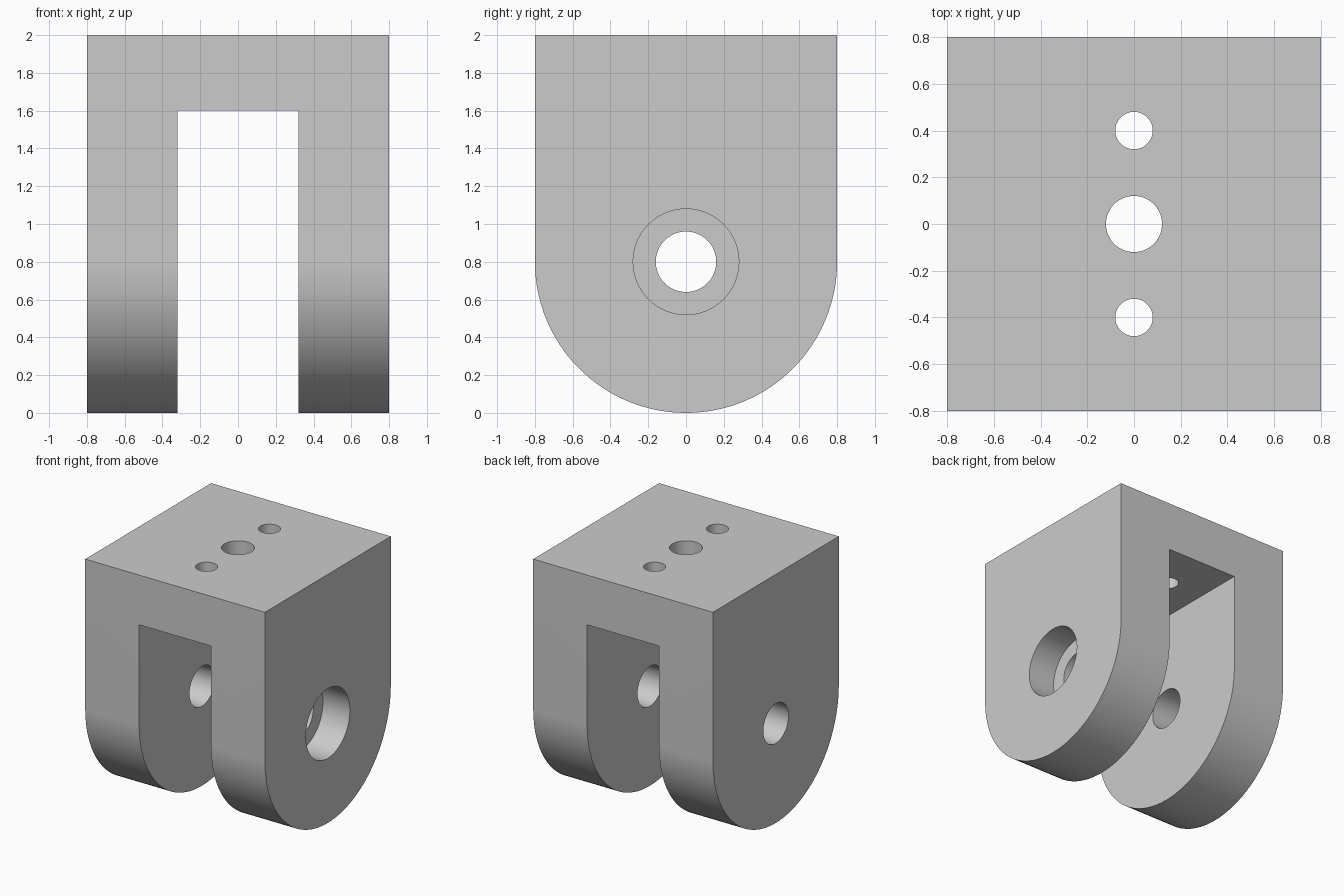
import bpy, bmesh, math

if "Cube" in bpy.data.objects:
    bpy.data.objects.remove(bpy.data.objects["Cube"], do_unlink=True)

WIDTH, RADIUS, HEIGHT = 1.6, 0.8, 2.0
SLOT_WIDTH, SLOT_TOP = 0.64, 1.6
PIN_Z = RADIUS

grey = bpy.data.materials.new("plain grey")
grey.use_nodes = True
grey.diffuse_color = (0.6, 0.6, 0.6, 1)
grey.node_tree.nodes["Principled BSDF"].inputs["Base Color"].default_value = (0.6, 0.6, 0.6, 1)


def add_object(name, bm):
    bmesh.ops.recalc_face_normals(bm, faces=bm.faces)
    mesh = bpy.data.meshes.new(name)
    bm.to_mesh(mesh)
    bm.free()
    mesh.materials.append(grey)
    obj = bpy.data.objects.new(name, mesh)
    bpy.context.collection.objects.link(obj)
    return obj


def cut(target, cutter):
    """Subtract the cutter from the target, then discard it."""
    cutter.hide_render = True
    bpy.context.view_layer.objects.active = target
    mod = target.modifiers.new(cutter.name, "BOOLEAN")
    mod.operation, mod.solver, mod.object = "DIFFERENCE", "EXACT", cutter
    bpy.ops.object.modifier_apply(modifier=mod.name)
    bpy.data.objects.remove(cutter, do_unlink=True)


def cylinder(name, radius, depth, location, along_x=False):
    bm = bmesh.new()
    bmesh.ops.create_cone(bm, cap_ends=True, segments=64, radius1=radius,
                          radius2=radius, depth=depth)
    obj = add_object(name, bm)
    obj.location = location
    if along_x:
        obj.rotation_euler.y = math.pi / 2
    return obj


# Clevis body: round-bottomed side profile extruded across the width
bm = bmesh.new()
steps = 64
profile = [(-RADIUS, HEIGHT)]
for i in range(steps + 1):
    a = math.pi + math.pi * i / steps
    profile.append((RADIUS * math.cos(a), PIN_Z + RADIUS * math.sin(a)))
profile.append((RADIUS, HEIGHT))
face = bm.faces.new([bm.verts.new((-WIDTH / 2, y, z)) for y, z in profile])
side = bmesh.ops.extrude_face_region(bm, geom=[face])
bmesh.ops.translate(bm, vec=(WIDTH, 0, 0),
                    verts=[v for v in side["geom"] if isinstance(v, bmesh.types.BMVert)])
body = add_object("clevis_body", bm)

# Slot between the two legs
bm = bmesh.new()
bmesh.ops.create_cube(bm, size=1)
slot = add_object("slot_cutter", bm)
slot.scale = (SLOT_WIDTH, 2, 2)
slot.location.z = SLOT_TOP - 1
cut(body, slot)

# Pin hole through both legs, with a counterbore on the left leg's outside
cut(body, cylinder("pin_hole", 0.16, 2, (0, 0, PIN_Z), True))
cut(body, cylinder("counterbore", 0.28, 0.48, (WIDTH / 2, 0, PIN_Z), True))

# Mounting holes through the top bridge
for y, radius in ((-0.4, 0.08), (0, 0.12), (0.4, 0.08)):
    cut(body, cylinder("mounting_hole", radius, 0.8, (0, y, 1.8)))

# Smooth the round surfaces, keep the corners sharp
bpy.ops.object.select_all(action="DESELECT")
body.select_set(True)
bpy.context.view_layer.objects.active = body
bpy.ops.object.shade_smooth_by_angle(angle=math.radians(30))
